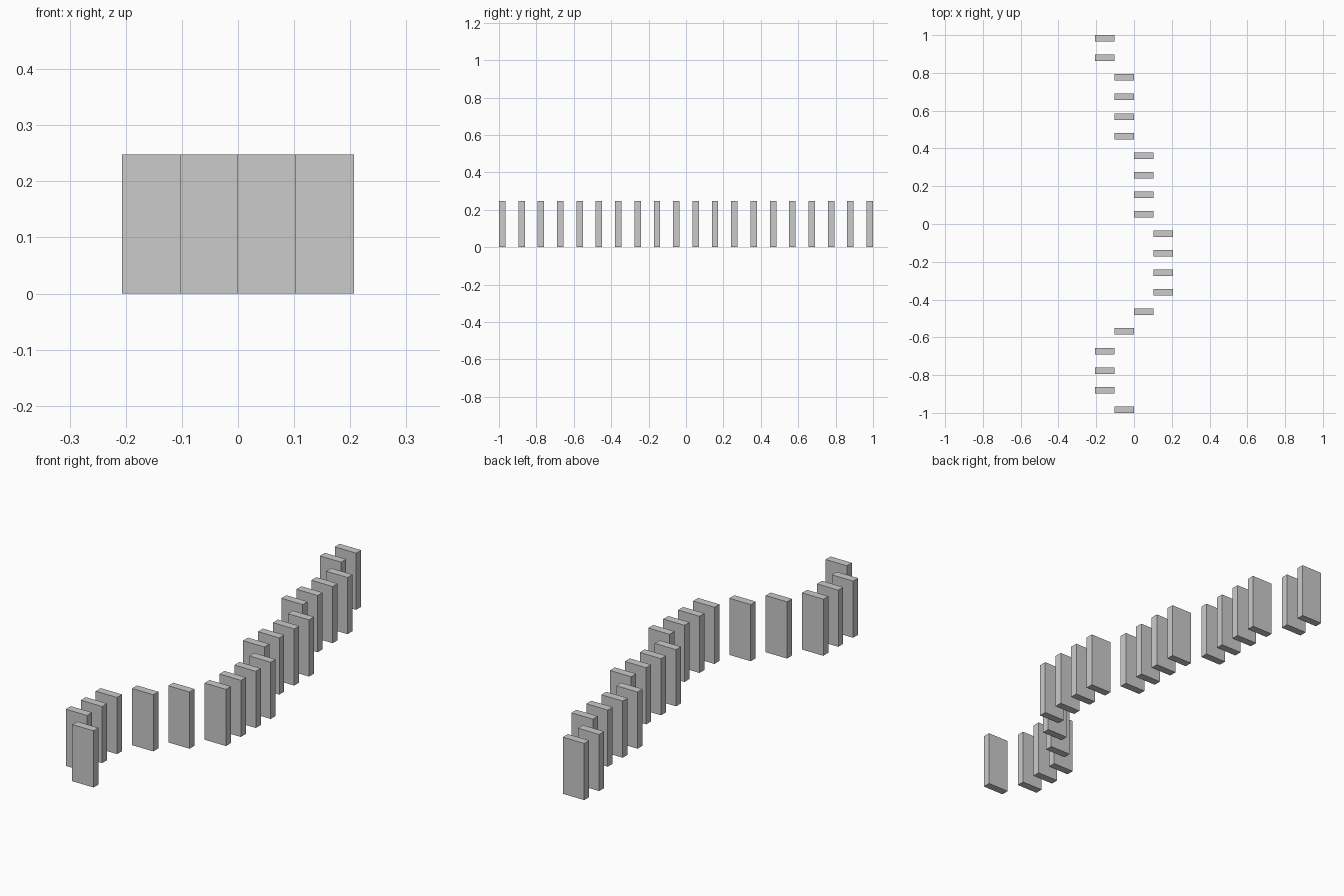
import bpy

if "Cube" in bpy.data.objects:
    bpy.data.objects.remove(bpy.data.objects["Cube"])

STEP = 6 / 58           # spacing along the row, also the width of a domino
THICK = STEP / 3
HEIGHT = STEP * 2.4

# sideways column of each domino, as (column, run length) from front to back
runs = [(-0.5, 1), (-1.5, 3), (-0.5, 1), (0.5, 1),
        (1.5, 4), (0.5, 4), (-0.5, 4), (-1.5, 2)]
columns = [c for c, n in runs for _ in range(n)]


def domino(index, column):
    y = (index - (len(columns) - 1) / 2) * STEP
    bpy.ops.mesh.primitive_cube_add(size=1, location=(column * STEP, y, HEIGHT / 2))
    ob = bpy.context.object
    ob.name = f"domino_{index + 1:02d}"
    ob.scale = (STEP, THICK, HEIGHT)
    bpy.ops.object.transform_apply(location=False, rotation=False, scale=True)


# winding row of standing dominoes
for i, c in enumerate(columns):
    domino(i, c)
